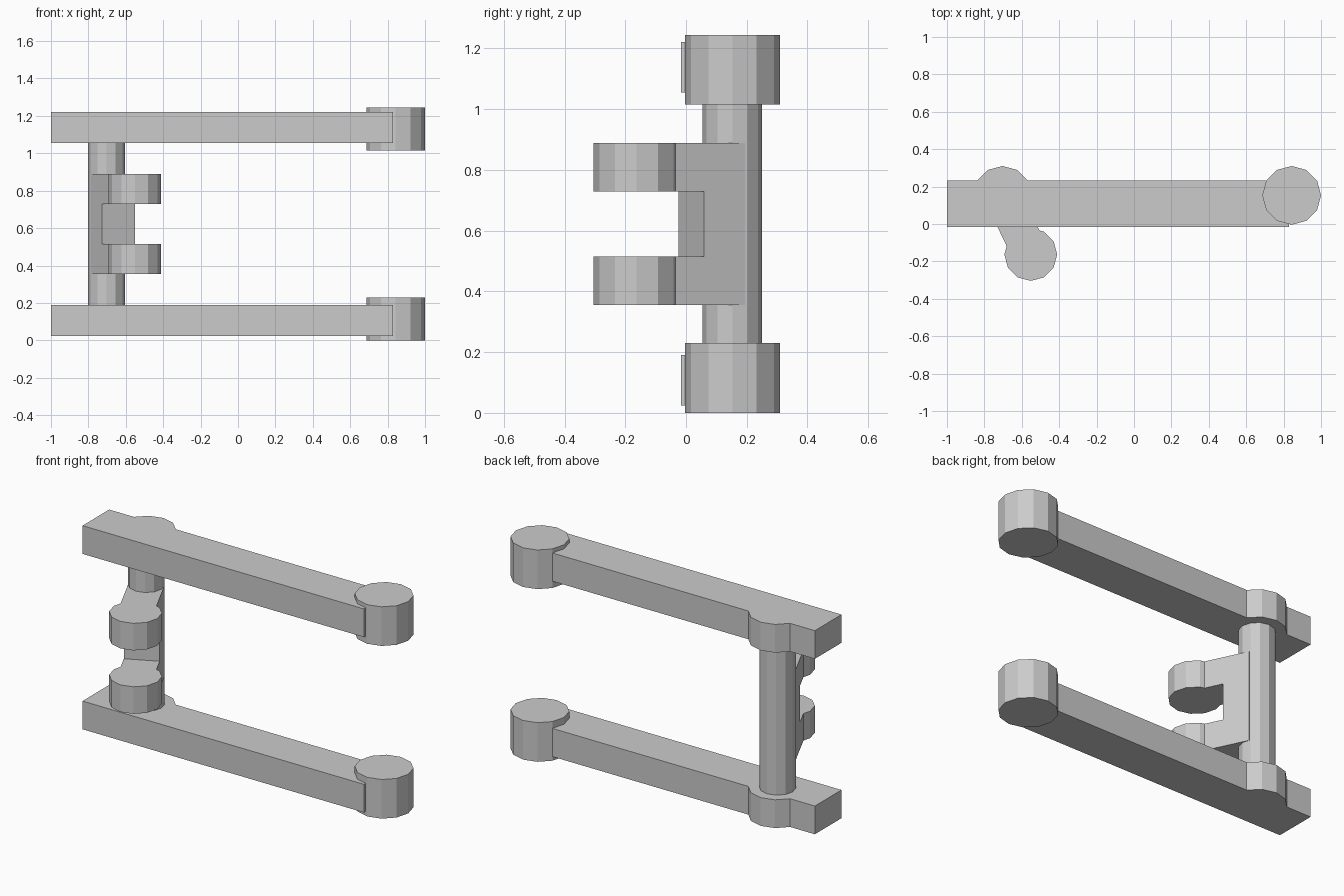
import bpy
import bmesh
from math import cos, sin, radians
from mathutils import Vector

cube = bpy.data.objects.get("Cube")
if cube:
    bpy.data.objects.remove(cube, do_unlink=True)

grey = bpy.data.materials.new("plain grey")
grey.use_nodes = True
GREY = (0.6, 0.6, 0.6, 1)
grey.diffuse_color = GREY
grey.node_tree.nodes["Principled BSDF"].inputs["Base Color"].default_value = GREY


def extrude(name, points, offset):
    """Solid made by sweeping a closed outline along an offset."""
    bm = bmesh.new()
    face = bm.faces.new([bm.verts.new(p) for p in points])
    result = bmesh.ops.extrude_face_region(bm, geom=[face])
    moved = [v for v in result["geom"] if isinstance(v, bmesh.types.BMVert)]
    bmesh.ops.translate(bm, verts=moved, vec=offset)
    bmesh.ops.recalc_face_normals(bm, faces=bm.faces)
    mesh = bpy.data.meshes.new(name)
    bm.to_mesh(mesh)
    bm.free()
    mesh.materials.append(grey)
    obj = bpy.data.objects.new(name, mesh)
    bpy.context.collection.objects.link(obj)
    return obj


def arc(centre, radius, z, start=0, stop=330):
    """Corners of a twelve-sided circle, every 30 degrees."""
    return [Vector((centre.x + radius * cos(radians(a)),
                    centre.y + radius * sin(radians(a)), z))
            for a in range(start, stop + 1, 30)]


def drum(name, centre, radius, low, high):
    return extrude(name, arc(centre, radius, low), (0, 0, high - low))


POST = Vector((-0.703, 0.153, 0))
PIVOT = Vector((0.843, 0.153, 0))
KNUCKLE = Vector((-0.552, -0.163, 0))
BOSS_R = 0.157

# Two long arms, each with a rounded boss behind the post and an end drum
for level, base in (("lower", 0.0), ("upper", 1.015)):
    z = base + (0.024 if base == 0 else 0.04)
    outline = [Vector((0.83, -0.016, z))]
    boss = arc(POST, BOSS_R, z, 30, 150)
    outline += [Vector((0.83, boss[0].y, z))] + boss
    outline += [Vector((-1, boss[0].y, z)), Vector((-1, -0.016, z))]
    extrude(level + "_arm", outline, (0, 0, 0.166))
    drum(level + "_end_drum", PIVOT, BOSS_R, base, base + 0.23)

# Upright post joining the arms
drum("post", POST, 0.098, 0.15, 1.1)

# C-shaped bracket reaching from the post axis to the knuckles
reach = KNUCKLE - POST
along = reach.normalized()
across = Vector((-along.y, along.x, 0))
half = 0.097
LOW, NOTCH_LOW, NOTCH_HIGH, HIGH = 0.356, 0.515, 0.729, 0.888
profile = [(0, LOW), (reach.length, LOW), (reach.length, NOTCH_LOW),
           (0.15, NOTCH_LOW), (0.15, NOTCH_HIGH), (reach.length, NOTCH_HIGH),
           (reach.length, HIGH), (0, HIGH)]
extrude("bracket", [POST + along * d - across * half + Vector((0, 0, z))
                    for d, z in profile], across * half * 2)

# Pair of knuckles on the bracket
drum("lower_knuckle", KNUCKLE, 0.141, LOW, NOTCH_LOW)
drum("upper_knuckle", KNUCKLE, 0.141, NOTCH_HIGH, HIGH)
